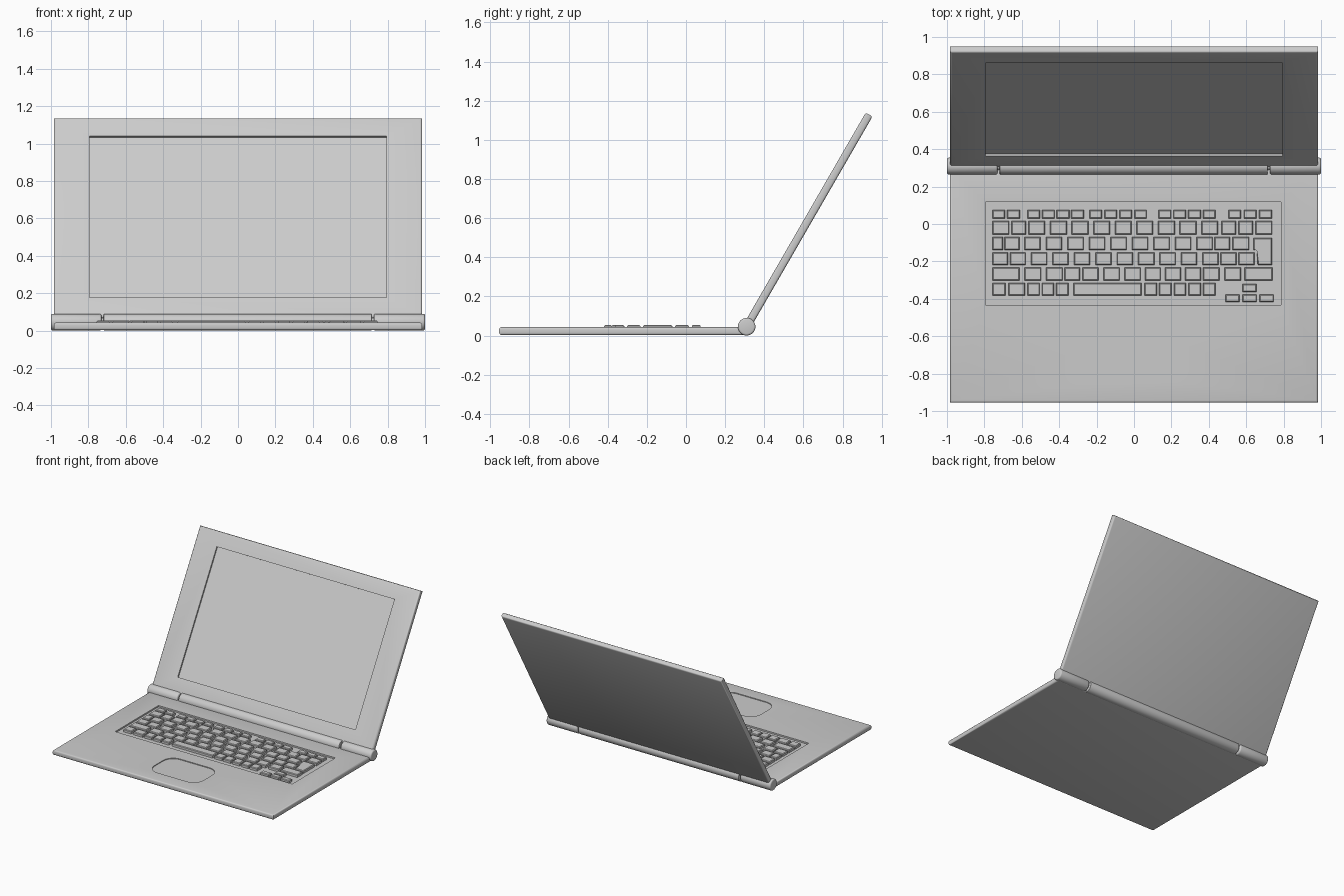
import bpy, bmesh, math
from mathutils import Vector, Matrix

if "Cube" in bpy.data.objects:
    bpy.data.objects.remove(bpy.data.objects["Cube"])

HINGE = Vector((0, 0.31, 0.045))


def finish(name, bm, angle=40):
    bmesh.ops.recalc_face_normals(bm, faces=bm.faces)
    me = bpy.data.meshes.new(name)
    bm.to_mesh(me)
    bm.free()
    ob = bpy.data.objects.new(name, me)
    bpy.context.collection.objects.link(ob)
    if angle:
        smooth(ob, angle)
    return ob


def activate(ob):
    bpy.ops.object.select_all(action='DESELECT')
    ob.select_set(True)
    bpy.context.view_layer.objects.active = ob


def smooth(ob, angle=40):
    activate(ob)
    bpy.ops.object.shade_smooth_by_angle(angle=math.radians(angle))


def prism(bm, pts, z0, z1):
    """Extrude a flat outline from z0 to z1 and return the top face."""
    low = [bm.verts.new((x, y, z0)) for x, y in pts]
    top = [bm.verts.new((x, y, z1)) for x, y in pts]
    n = len(pts)
    bm.faces.new(low[::-1])
    for i in range(n):
        j = (i + 1) % n
        bm.faces.new((low[i], low[j], top[j], top[i]))
    return bm.faces.new(top)


def rect(x0, x1, y0, y1):
    return [(x0, y0), (x1, y0), (x1, y1), (x0, y1)]


def round_rect(x0, x1, y0, y1, r, n=8):
    pts = []
    for k, (cx, cy) in enumerate(rect(x0 + r, x1 - r, y0 + r, y1 - r)):
        for i in range(n + 1):
            a = math.pi + math.pi / 2 * (k + i / n)
            pts.append((cx + r * math.cos(a), cy + r * math.sin(a)))
    return pts


def panel(name, outline, z0, z1, recesses):
    """Slab with a rounded rim and pockets cut into its upper face."""
    bm = bmesh.new()
    prism(bm, outline, z0, z1)
    rim = [e for e in bm.edges if abs(e.verts[0].co.z - e.verts[1].co.z) < 1e-5]
    bmesh.ops.bevel(bm, geom=rim, offset=0.012, segments=3, profile=0.5, affect='EDGES')
    ob = finish(name, bm, 0)
    for pts, depth in recesses:
        cb = bmesh.new()
        prism(cb, pts, z1 - depth, z1 + 0.05)
        cutter = finish("recess_cutter", cb, 0)
        cutter.hide_render = True
        mod = ob.modifiers.new("recess", 'BOOLEAN')
        mod.operation = 'DIFFERENCE'
        mod.solver = 'EXACT'
        mod.object = cutter
        activate(ob)
        bpy.ops.object.modifier_apply(modifier=mod.name)
        bpy.data.objects.remove(cutter)
    smooth(ob)
    return ob


# Base with keyboard well and touchpad hollow
panel("base", rect(-0.985, 0.985, -0.955, 0.305), 0.002, 0.043, [
    (rect(-0.793, 0.787, -0.433, 0.118), 0.012),
    (round_rect(-0.22, 0.22, -0.84, -0.55, 0.09), 0.006)])

# Lid with sunken screen, tilted back about the hinge
lid = panel("lid", rect(-0.985, 0.985, 0.02, 1.252), -0.02, 0.02, [
    (rect(-0.793, 0.793, 0.142, 1.137), 0.012)])
lid.matrix_world = Matrix.Translation(HINGE) @ Matrix.Rotation(math.radians(60), 4, 'X')


# Hinge barrels and the pin joining them
def barrel(name, x0, x1, r, bevel=0.0):
    bm = bmesh.new()
    mat = Matrix.Translation(HINGE + Vector(((x0 + x1) / 2, 0, 0))) @ Matrix.Rotation(math.pi / 2, 4, 'Y')
    bmesh.ops.create_cone(bm, cap_ends=True, segments=32, radius1=r, radius2=r,
                          depth=x1 - x0, matrix=mat)
    if bevel:
        rims = [e for e in bm.edges if abs(e.verts[0].co.x - e.verts[1].co.x) < 1e-5]
        bmesh.ops.bevel(bm, geom=rims, offset=bevel, segments=3, profile=0.5, affect='EDGES')
    return finish(name, bm)


barrel("hinge_left", -1.0, -0.73, 0.045, 0.01)
barrel("hinge_middle", -0.718, 0.714, 0.045, 0.004)
barrel("hinge_right", 0.726, 1.0, 0.045, 0.01)
barrel("hinge_pin", -0.9, 0.9, 0.022)

# Keys: rows of (y0, y1, runs), each run is (start x, key width, pitch, count)
rows = [
    (0.03, 0.075, [(-0.757, 0.068, 0.079, 2), (-0.57, 0.068, 0.078, 4),
                   (-0.238, 0.066, 0.08, 4), (0.131, 0.068, 0.079, 4),
                   (0.505, 0.068, 0.082, 3)]),
    (-0.055, 0.015, [(-0.757, 0.09, 0.1, 1), (-0.655, 0.077, 0.1, 1),
                     (-0.564, 0.089, 0.1155, 9), (0.468, 0.077, 0.09, 2),
                     (0.65, 0.089, 0.1, 1)]),
    (-0.138, -0.07, [(-0.757, 0.056, 0.1, 1), (-0.692, 0.08, 0.1, 1),
                     (-0.586, 0.087, 0.115, 9), (0.43, 0.083, 0.1, 1),
                     (0.526, 0.09, 0.1, 1)]),
    (-0.22, -0.152, [(-0.757, 0.083, 0.1, 1), (-0.662, 0.083, 0.1, 1),
                     (-0.55, 0.086, 0.1145, 9), (0.463, 0.085, 0.096, 2)]),
    (-0.301, -0.233, [(-0.757, 0.145, 0.1, 1), (-0.586, 0.09, 0.115, 2),
                      (-0.372, 0.083, 0.1, 1), (-0.276, 0.087, 0.1125, 3),
                      (0.058, 0.085, 0.107, 3), (0.37, 0.087, 0.115, 2),
                      (0.59, 0.15, 0.1, 1)]),
    (-0.381, -0.315, [(-0.757, 0.07, 0.1, 1), (-0.67, 0.086, 0.1, 1),
                      (-0.57, 0.066, 0.077, 3), (-0.324, 0.364, 0.4, 1),
                      (0.056, 0.066, 0.0785, 5)]),
    (-0.364, -0.32, [(0.58, 0.075, 0.1, 1)]),
    (-0.418, -0.378, [(0.489, 0.076, 0.091, 3)]),
]
outlines = [rect(x + i * p, x + i * p + w, y0, y1)
            for y0, y1, runs in rows for x, w, p, n in runs for i in range(n)]
# Stepped enter key
outlines.append([(0.662, -0.22), (0.737, -0.22), (0.737, -0.075), (0.639, -0.075),
                 (0.639, -0.14), (0.662, -0.14)])
bm = bmesh.new()
tops = [prism(bm, pts, 0.03, 0.053) for pts in outlines]
edges = list({e for f in tops for e in f.edges})
bmesh.ops.bevel(bm, geom=edges, offset=0.005, segments=1, affect='EDGES')
finish("keys", bm, 0)
